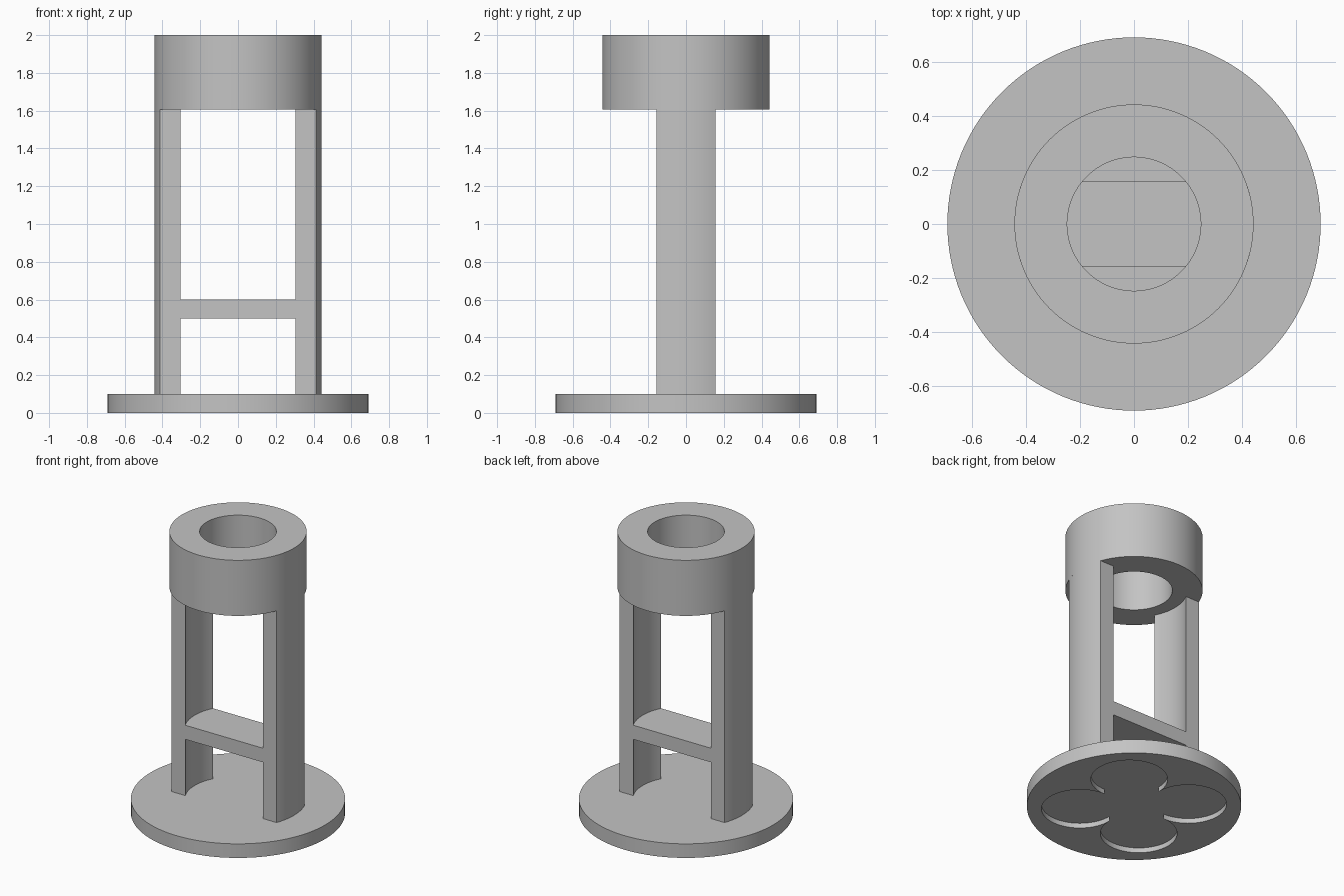
import bpy
import bmesh
from math import asin, cos, sin, pi, radians

cube = bpy.data.objects.get("Cube")
if cube:
    bpy.data.objects.remove(cube, do_unlink=True)

BASE_R, BASE_H = 0.69, 0.10
OUTER_R, INNER_R, BORE_R = 0.442, 0.343, 0.247
HALF_DEPTH = 0.157
RING_Z, TOP_Z = 1.605, 2.0

grey = bpy.data.materials.new("plain grey")
grey.use_nodes = True
grey.diffuse_color = (0.55, 0.55, 0.55, 1)
grey.node_tree.nodes["Principled BSDF"].inputs["Base Color"].default_value = grey.diffuse_color


def arc(radius, start, end, steps, cx=0.0, cy=0.0):
    angles = [start + (end - start) * i / steps for i in range(steps + 1)]
    return [(cx + radius * cos(a), cy + radius * sin(a)) for a in angles]


def make_object(name, bm):
    bmesh.ops.recalc_face_normals(bm, faces=bm.faces)
    mesh = bpy.data.meshes.new(name)
    bm.to_mesh(mesh)
    bm.free()
    mesh.materials.append(grey)
    obj = bpy.data.objects.new(name, mesh)
    bpy.context.collection.objects.link(obj)
    return obj


def prism(name, outline, z0, z1):
    """Extrude a closed plan outline from z0 up to z1."""
    bm = bmesh.new()
    face = bm.faces.new([bm.verts.new((x, y, z0)) for x, y in outline])
    top = bmesh.ops.extrude_face_region(bm, geom=[face], use_keep_orig=True)["geom"]
    verts = [v for v in top if isinstance(v, bmesh.types.BMVert)]
    bmesh.ops.translate(bm, verts=verts, vec=(0, 0, z1 - z0))
    return make_object(name, bm)


def activate(obj):
    bpy.ops.object.select_all(action='DESELECT')
    obj.select_set(True)
    bpy.context.view_layer.objects.active = obj


def smooth(obj):
    activate(obj)
    bpy.ops.object.shade_smooth_by_angle(angle=radians(30))


# Round base with a four-petal recess underneath
base = prism("base", arc(BASE_R, 0, 2 * pi, 128)[:-1], 0, BASE_H)
reach = 0.35
petal_r = reach / 2 ** 0.5
petals = []
for k in range(4):
    turn = pi / 4 + k * pi / 2
    petals += arc(petal_r, turn - 0.75 * pi, turn + 0.75 * pi, 48,
                  reach * cos(turn), reach * sin(turn))[:-1]
cutter = prism("recess_cutter", petals, -0.1, 0.035)
cutter.hide_render = True
activate(base)
cut = base.modifiers.new("recess", 'BOOLEAN')
cut.operation = 'DIFFERENCE'
cut.solver = 'EXACT'
cut.object = cutter
bpy.ops.object.modifier_apply(modifier=cut.name)
bpy.data.objects.remove(cutter, do_unlink=True)
smooth(base)

# Two curved legs, cut flat at front and back
a_out = asin(HALF_DEPTH / OUTER_R)
a_in = asin(HALF_DEPTH / INNER_R)
for side, turn in (("left", 0), ("right", pi)):
    outline = arc(OUTER_R, turn - a_out, turn + a_out, 16)
    outline += arc(INNER_R, turn + a_in, turn - a_in, 16)
    smooth(prism(side + "_leg", outline, BASE_H, RING_Z))

# Shelf bridging the legs
shelf = arc(INNER_R, -a_in, a_in, 16) + arc(INNER_R, pi - a_in, pi + a_in, 16)
smooth(prism("shelf", shelf, 0.5, 0.6))

# Thick collar with an open bore
bm = bmesh.new()
profile = [(BORE_R, RING_Z), (OUTER_R, RING_Z), (OUTER_R, TOP_Z), (BORE_R, TOP_Z)]
verts = [bm.verts.new((r, 0, z)) for r, z in profile]
edges = [bm.edges.new((verts[i], verts[(i + 1) % 4])) for i in range(4)]
bmesh.ops.spin(bm, geom=verts + edges, cent=(0, 0, 0), axis=(0, 0, 1),
               angle=2 * pi, steps=128)
bmesh.ops.remove_doubles(bm, verts=bm.verts, dist=0.0001)
smooth(make_object("collar", bm))
